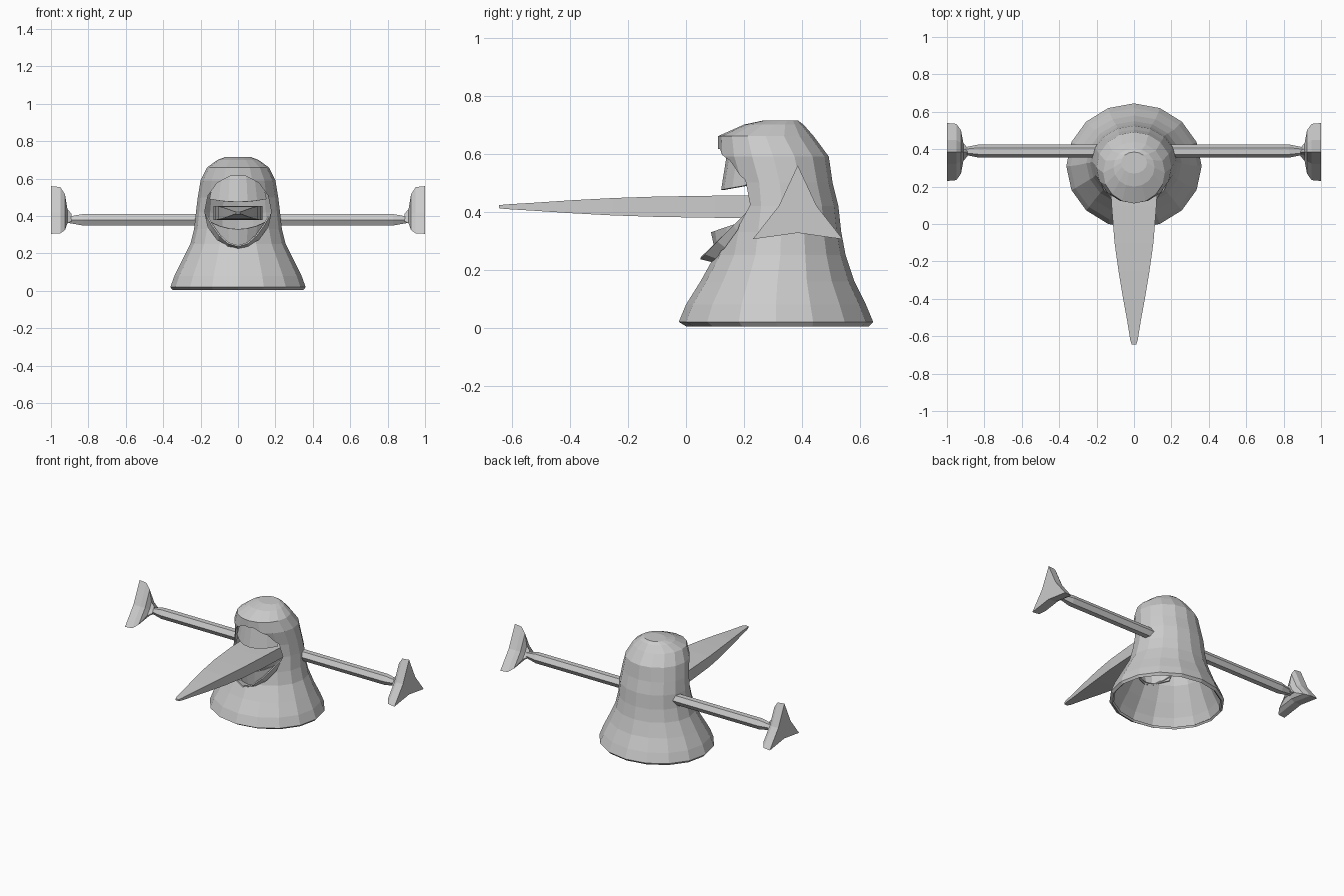
import bpy, bmesh
from math import sin, cos, pi, radians

cube = bpy.data.objects.get("Cube")
if cube:
    bpy.data.objects.remove(cube, do_unlink=True)

grey = bpy.data.materials.new("plain_grey")
grey.use_nodes = True
grey.diffuse_color = (0.6, 0.6, 0.6, 1)
grey.node_tree.nodes["Principled BSDF"].inputs["Base Color"].default_value = (0.6, 0.6, 0.6, 1)


def loft(name, rows, closed=True, caps=(True, True)):
    """Skin a list of equal-length point rows with quads."""
    bm = bmesh.new()
    rings = [[bm.verts.new(p) for p in row] for row in rows]
    n = len(rows[0])
    for a, b in zip(rings, rings[1:]):
        for i in range(n if closed else n - 1):
            j = (i + 1) % n
            bm.faces.new((a[i], a[j], b[j], b[i]))
    if closed and caps[0]:
        bm.faces.new(rings[0][::-1])
    if closed and caps[1]:
        bm.faces.new(rings[-1])
    bmesh.ops.recalc_face_normals(bm, faces=bm.faces)
    mesh = bpy.data.meshes.new(name)
    bm.to_mesh(mesh)
    bm.free()
    mesh.materials.append(grey)
    obj = bpy.data.objects.new(name, mesh)
    bpy.context.collection.objects.link(obj)
    return obj


def solidify(obj, thickness, offset):
    mod = obj.modifiers.new("thickness", "SOLIDIFY")
    mod.thickness, mod.offset = thickness, offset


# Bell-shaped hooded body: height, front y, back y, half width
profile = [(0.005, 0.0, 0.63, 0.35), (0.02, -0.025, 0.645, 0.362), (0.08, 0.0, 0.62, 0.34),
           (0.16, 0.05, 0.58, 0.3), (0.25, 0.1, 0.55, 0.255), (0.33, 0.12, 0.535, 0.235),
           (0.42, 0.14, 0.525, 0.225), (0.5, 0.14, 0.505, 0.215), (0.59, 0.11, 0.492, 0.2),
           (0.66, 0.11, 0.44, 0.165), (0.7, 0.2, 0.405, 0.11), (0.715, 0.27, 0.385, 0.07)]
SIDES = 16
rings = []
for z, front, back, half in profile:
    mid, depth = (front + back) / 2, (back - front) / 2
    rings.append([(half * cos(2 * pi * i / SIDES), mid + depth * sin(2 * pi * i / SIDES), z)
                  for i in range(SIDES)])
body = loft("hooded_body", rings, caps=(False, True))
solidify(body, 0.015, -1)

# Face opening cut through the front of the hood
cutter = loft("opening_cutter", [[(0.178 * cos(2 * pi * i / 14), y, 0.425 + 0.195 * sin(2 * pi * i / 14))
                                  for i in range(14)] for y in (-0.2, 0.3)])
cutter.hide_render = True
cutter.hide_set(True)
cut = body.modifiers.new("opening", "BOOLEAN")
cut.object, cut.operation, cut.solver = cutter, "DIFFERENCE", "EXACT"


# Curved plates above and below the beak, inside the opening
def jaw(name, edge_z, edge_y, side_z, far_z, far_y):
    near, far = [], []
    for i in range(7):
        t = i / 3 - 1
        near.append((0.15 * t, edge_y + (0.21 - edge_y) * t * t, edge_z + (side_z - edge_z) * t * t))
        far.append((0.13 * t, far_y + 0.07 * t * t, far_z + (edge_z - far_z) * 0.3 * t * t))
    solidify(loft(name, [near, far], closed=False), 0.008, 0)


jaw("upper_jaw", 0.475, 0.125, 0.49, 0.63, 0.15)
jaw("lower_jaw", 0.33, 0.09, 0.37, 0.235, 0.11)

# Flared lip along the bottom of the opening
outer, inner = [], []
for i in range(9):
    a = radians(200 + 140 * i / 8)
    s = sin(a) ** 2
    outer.append((0.175 * cos(a), 0.23 - 0.18 * s, 0.42 - 0.18 * s))
    inner.append((0.175 * cos(a), 0.26 - 0.15 * s, 0.42 + 0.195 * sin(a)))
solidify(loft("lower_lip", [outer, inner], closed=False), 0.008, 0)

# Long tapering beak: y, half width, half height
stations = [(0.3, 0.13, 0.038), (0.1, 0.12, 0.038), (-0.1, 0.104, 0.035), (-0.25, 0.083, 0.03),
            (-0.4, 0.058, 0.022), (-0.52, 0.036, 0.014), (-0.62, 0.02, 0.008), (-0.645, 0.012, 0.005)]
loft("beak", [[(sx * w, y, 0.417 + sz * h) for sx, sz in ((-1, -1), (1, -1), (1, 1), (-1, 1))]
              for y, w, h in stations])

# Arms with three-pointed concave ends
corners = [(0, 0.175), (-0.065, 0.035), (-0.155, -0.08), (0, -0.058), (0.155, -0.08), (0.065, 0.035)]
for side, label in ((1, "left"), (-1, "right")):
    arm = [[(side * x, 0.39 + r * cos(i * pi / 3), 0.38 + r * sin(i * pi / 3)) for i in range(6)]
           for x, r in ((0.17, 0.035), (0.83, 0.035), (0.9, 0.021), (0.92, 0.021))]
    loft(label + "_arm", arm)
    foot = [[(side * x, 0.385 + k * y, 0.385 + k * z) for y, z in corners]
            for x, k in ((0.89, 0.15), (0.912, 0.3), (0.925, 0.75), (0.95, 0.97), (1.0, 1.0))]
    loft(label + "_arm_end", foot)
